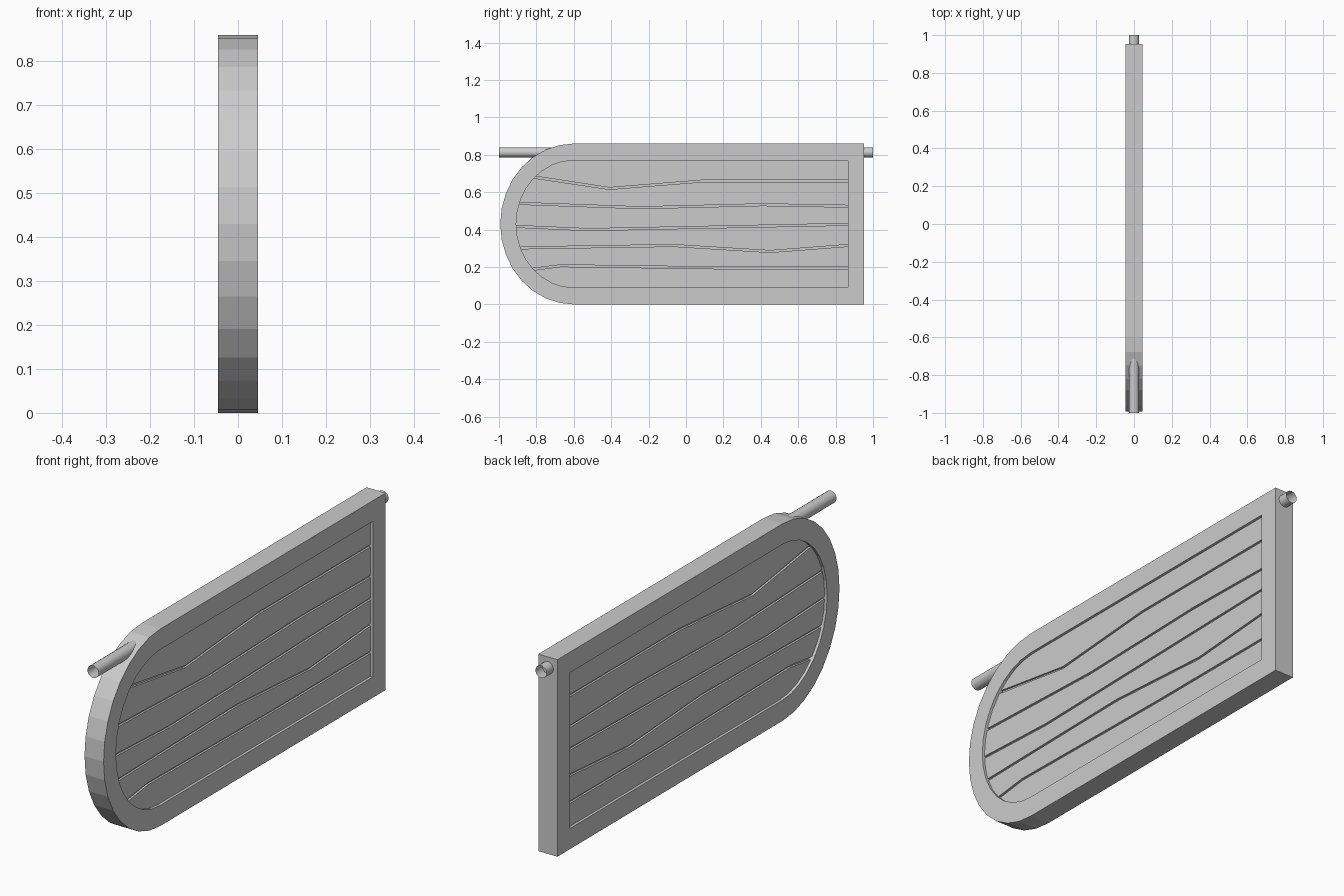
import bpy, bmesh, math

if "Cube" in bpy.data.objects:
    bpy.data.objects.remove(bpy.data.objects["Cube"])

HALF = 0.046          # half thickness of the frame
SEG = 16              # facets of the rounded end
CY, CZ = -0.60, 0.43  # centre of the rounded end


def make_object(name, bm):
    bmesh.ops.recalc_face_normals(bm, faces=bm.faces)
    me = bpy.data.meshes.new(name)
    bm.to_mesh(me)
    bm.free()
    ob = bpy.data.objects.new(name, me)
    bpy.context.collection.objects.link(ob)
    return ob


def outline(a, b, y_end):
    """D-shaped outline: half ellipse at -y, square corners at +y."""
    arc = [(CY - a * math.sin(math.pi * k / SEG), CZ - b * math.cos(math.pi * k / SEG))
           for k in range(SEG + 1)]
    return arc + [(y_end, CZ + b), (y_end, CZ - b)]


def prism(name, pts, half):
    """Solid slab with a (y, z) outline, centred on x = 0."""
    bm = bmesh.new()
    face = bm.faces.new([bm.verts.new((-half, y, z)) for y, z in pts])
    ext = bmesh.ops.extrude_face_region(bm, geom=[face], use_keep_orig=True)
    verts = [g for g in ext["geom"] if isinstance(g, bmesh.types.BMVert)]
    bmesh.ops.translate(bm, verts=verts, vec=(2 * half, 0, 0))
    return make_object(name, bm)


# Frame: ring between the outer and inner outlines
outer = outline(0.393, 0.43, 0.953)
inner = outline(0.308, 0.34, 0.865)
bm = bmesh.new()
loops = [[bm.verts.new((x, y, z)) for y, z in pts]
         for x, pts in ((-HALF, outer), (HALF, outer), (HALF, inner), (-HALF, inner))]
n = len(outer)
for i in range(4):
    p, q = loops[i], loops[(i + 1) % 4]
    for k in range(n):
        bm.faces.new((p[k], p[(k + 1) % n], q[(k + 1) % n], q[k]))
make_object("frame", bm)

# Planks: separated by crooked narrow grooves
seams = [
    [(-0.60, 0.09), (0.865, 0.09)],
    [(-0.82, 0.188), (-0.67, 0.207), (0.20, 0.195), (0.865, 0.195)],
    [(-0.885, 0.302), (-0.07, 0.315), (0.45, 0.283), (0.865, 0.315)],
    [(-0.91, 0.417), (-0.52, 0.40), (0.865, 0.428)],
    [(-0.895, 0.54), (-0.24, 0.517), (0.41, 0.533), (0.865, 0.525)],
    [(-0.82, 0.68), (-0.41, 0.62), (0.09, 0.66), (0.865, 0.66)],
    [(-0.60, 0.77), (0.865, 0.77)],
]
GAP = 0.005


def seam_line(i, dz):
    """Seam shifted by dz, with its left end snapped to the rounded end."""
    if i in (0, len(seams) - 1):
        dz = 0
    line = [(y, z + dz) for y, z in seams[i]]
    z = line[0][1]
    for (y0, z0), (y1, z1) in zip(inner[:SEG], inner[1:SEG + 1]):
        if z0 <= z <= z1 and 0 < i < len(seams) - 1:
            line[0] = (y0 + (y1 - y0) * (z - z0) / (z1 - z0), z)
    return line


for i in range(len(seams) - 1):
    low, high = seam_line(i, GAP), seam_line(i + 1, -GAP)
    arc = [p for p in inner[:SEG + 1] if low[0][1] + 0.001 < p[1] < high[0][1] - 0.001]
    prism(f"plank_{i + 1}", low + high[::-1] + arc[::-1], 0.034)

# Core sheet closing the bottom of the grooves
prism("panel_core", inner, 0.025)

# Hanging rod: open tube through the top of the board
bm = bmesh.new()
rings = [[bm.verts.new((0.027 * math.cos(2 * math.pi * k / 16), y,
                        0.813 + 0.027 * math.sin(2 * math.pi * k / 16)))
          for k in range(16)] for y in (-1, 1)]
for k in range(16):
    j = (k + 1) % 16
    face = bm.faces.new((rings[0][k], rings[0][j], rings[1][j], rings[1][k]))
    face.smooth = True
make_object("hanging_rod", bm)
